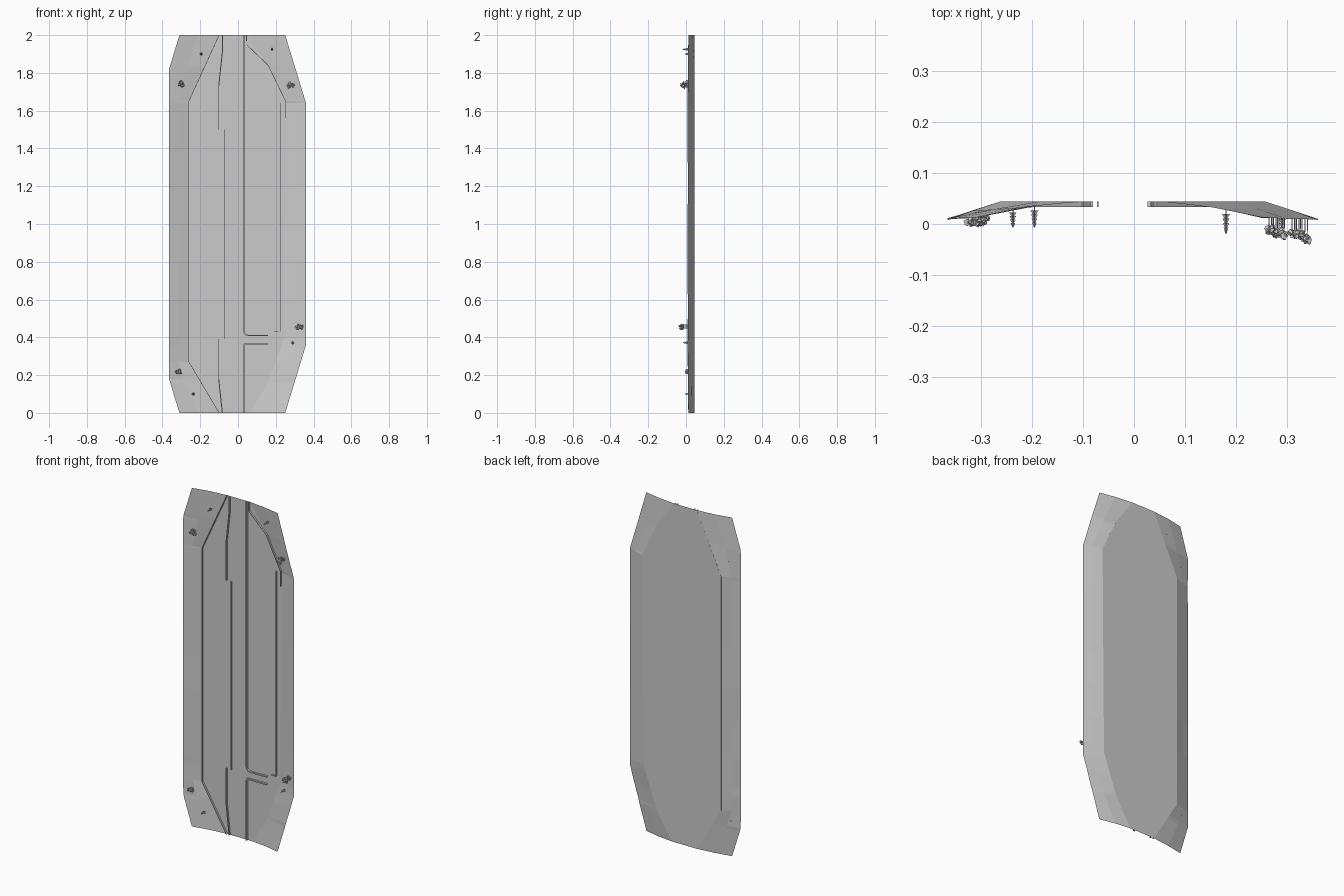
import bpy, bmesh, math, random
from mathutils import Vector, Matrix

if "Cube" in bpy.data.objects:
    bpy.data.objects.remove(bpy.data.objects["Cube"])

random.seed(4)

# Plan outlines of the sheet: (z, x) for rim and fold on each side
RIM_L = [(0, -.31), (.18, -.365), (1.82, -.365), (2, -.31)]
FOLD_L = [(0, -.10), (.27, -.26), (1.65, -.26), (2, -.10)]
RIM_R = [(0, .25), (.36, .36), (1.64, .36), (2, .25)]
FOLD_R = [(0, .06), (.16, .16), (.40, .245), (1.64, .255), (1.84, .16), (2, .05)]
FLAT_Y = .0445


def interp(path, t):
    for (a, p), (b, q) in zip(path, path[1:]):
        if t <= b:
            return p + (q - p) * max(0, t - a) / (b - a)
    return path[-1][1]


def section(z):
    """Cross-section of the sheet at height z, left to right."""
    e = max(0, 1 - min(z, 2 - z) / .3)
    rim_y, mid_y = .009 + .004 * e, .026 + .007 * e
    pts = []
    for rim, fold in ((RIM_L, FOLD_L), (RIM_R, FOLD_R)):
        r, f = interp(rim, z), interp(fold, z)
        side = [(r, rim_y), (r + (f - r) * .48, mid_y), (f, FLAT_Y)]
        pts += side if rim is RIM_L else side[::-1]
    return pts


def surface_y(x, z):
    return interp(section(z), x)


def finish(bm, name):
    me = bpy.data.meshes.new(name)
    bm.to_mesh(me)
    bm.free()
    ob = bpy.data.objects.new(name, me)
    bpy.context.collection.objects.link(ob)
    return ob


# Thin field sheet with folded sides
bm = bmesh.new()
zs = [0, .16, .18, .27, .36, .40, .6, .8, 1, 1.2, 1.4, 1.64, 1.65, 1.82, 1.84, 2]
rows = []
for z in zs:
    row = []
    for i, (x, y) in enumerate(section(z)):
        wobble = random.uniform(-.0015, .0015) if i in (0, 1, 4, 5) else 0
        row.append(bm.verts.new((x, y + wobble, z)))
    rows.append(row)
for a, b in zip(rows, rows[1:]):
    for i in range(5):
        bm.faces.new((a[i], a[i + 1], b[i + 1], b[i]))
finish(bm, "field_sheet")


# Low walls standing on the sheet
def wall(name, pts, width=.003, depth=.011):
    bm = bmesh.new()
    pts = [Vector((x, 0, z)) for x, z in pts]
    rings = []
    for i, p in enumerate(pts):
        d = (pts[min(i + 1, len(pts) - 1)] - pts[max(i - 1, 0)]).normalized()
        n = Vector((d.z, 0, -d.x)) * width / 2
        base = min(surface_y(p.x, p.z), FLAT_Y)
        rings.append([bm.verts.new((p.x + s * n.x, base - h, p.z + s * n.z))
                      for s, h in ((-1, 0), (1, 0), (1, depth), (-1, depth))])
    for a, b in zip(rings, rings[1:]):
        for i in range(4):
            j = (i + 1) % 4
            bm.faces.new((a[i], a[j], b[j], b[i]))
    bm.faces.new(rings[0])
    bm.faces.new(rings[-1][::-1])
    bmesh.ops.recalc_face_normals(bm, faces=bm.faces)
    return finish(bm, name)


def bend(cx, cz, r, a0, a1):
    return [(cx + r * math.cos(math.radians(a0 + (a1 - a0) * i / 4)),
             cz + r * math.sin(math.radians(a0 + (a1 - a0) * i / 4))) for i in range(5)]


wall("left_fold_wall", [(x, z) for z, x in FOLD_L])
wall("lane_wall_top", [(-.083, 2), (-.083, 1.91), (-.102, 1.73), (-.102, 1.5)], .005)
wall("lane_wall_middle", [(-.071, 1.5), (-.071, .39)])
wall("lane_wall_bottom", [(-.102, .39), (-.102, .18), (-.083, 0)], .005)
wall("center_wall_upper", [(.03, 2)] + bend(.055, .435, .025, 180, 270) + [(.16, .41)], .007)
wall("center_wall_lower", [(.03, 0)] + bend(.04, .355, .01, 180, 90) + [(.16, .365)], .007)
wall("right_wall", [(.223, 1.64), (.223, .43), (.19, .43)])
wall("right_fold_wall", [(.045, 2), (.045, 1.95), (.16, 1.84), (.252, 1.65), (.252, 1.56)])


# Trees growing toward the front
TO_FRONT = Matrix.Rotation(math.pi / 2, 4, 'X')


def cone(bm, x, y, z, r1, r2, h, sides):
    m = Matrix.Translation((x, y - h / 2, z)) @ TO_FRONT
    return bmesh.ops.create_cone(bm, cap_ends=True, segments=sides, radius1=r1,
                                 radius2=r2, depth=h, matrix=m)["verts"]


def conifer(name, x, z, h=.042):
    bm = bmesh.new()
    y = surface_y(x, z)
    cone(bm, x, y, z, .0012, .0012, h * .4, 5)
    for k in range(4):
        vs = cone(bm, x, y - h * (.26 + .17 * k), z, .009 - .0012 * k, .001, h * .23, 12)
        for i, v in enumerate(vs):      # jagged branch tips
            if (i // 2) % 2:
                v.co.x = x + (v.co.x - x) * .5
                v.co.z = z + (v.co.z - z) * .5
    finish(bm, name)


def grove(name, cx, cz, count, wx, wz, h):
    bm = bmesh.new()
    for i in range(count):
        a = i * 2.4
        r = math.sqrt((i + .3) / count)
        x, z = cx + wx * r * math.cos(a), cz + wz * r * math.sin(a)
        y, t = surface_y(x, z), h * random.uniform(.8, 1)
        cone(bm, x, y, z, .0012, .0008, t * .7, 5)
        c = Vector((x, y - t + .010, z))
        vs = bmesh.ops.create_icosphere(bm, subdivisions=2, radius=.008,
                                        matrix=Matrix.Translation(c))["verts"]
        for v in vs:                    # leafy spikes
            v.co = c + (v.co - c) * random.choice((.6, .8, 1.25))
    finish(bm, name)


for i, (x, z, h) in enumerate([(-.195, 1.9, .045), (.18, 1.925, .052),
                               (.29, .372, .045), (-.237, .1, .04)]):
    conifer(f"conifer_{i + 1}", x, z, h)
grove("grove_upper_left", -.30, 1.74, 7, .013, .014, .033)
grove("grove_upper_right", .277, 1.735, 9, .019, .014, .057)
grove("grove_lower_right", .322, .455, 9, .019, .014, .060)
grove("grove_lower_left", -.315, .218, 6, .011, .011, .03)
